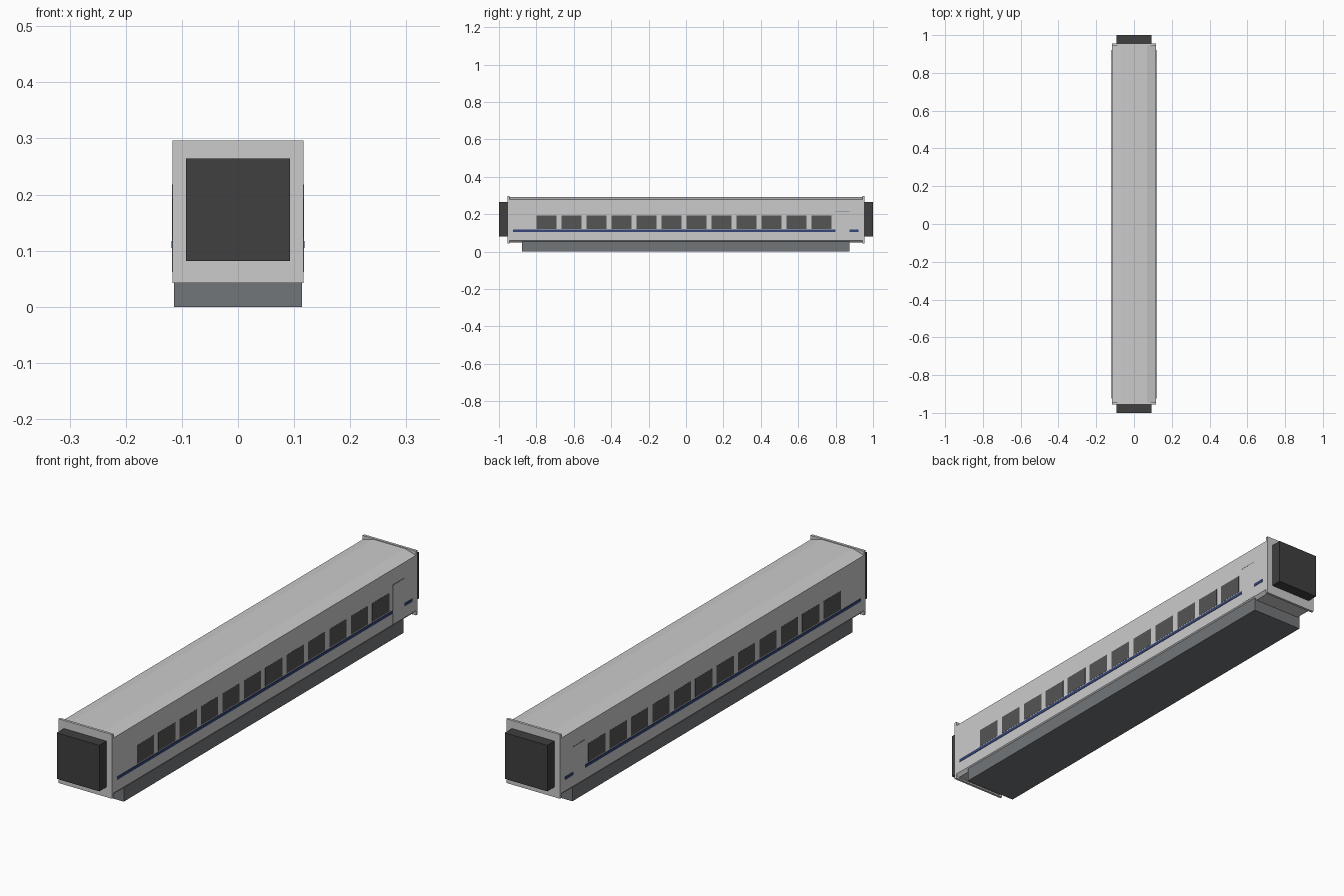
import bpy
import bmesh

if "Cube" in bpy.data.objects:
    bpy.data.objects.remove(bpy.data.objects["Cube"])


def material(name, rgb):
    m = bpy.data.materials.new(name)
    m.diffuse_color = (*rgb, 1)
    m.use_nodes = True
    m.node_tree.nodes["Principled BSDF"].inputs["Base Color"].default_value = m.diffuse_color
    return m


SILVER = material("silver_paint", (0.66, 0.67, 0.68))
RUBBER = material("dark_rubber", (0.05, 0.05, 0.05))
GLASS = material("dark_glass", (0.09, 0.09, 0.09))
CHASSIS = material("chassis_grey", (0.17, 0.18, 0.19))
BLUE = material("blue_stripe", (0.035, 0.06, 0.19))


def finish(name, bm, mat):
    bmesh.ops.recalc_face_normals(bm, faces=bm.faces)
    mesh = bpy.data.meshes.new(name)
    bm.to_mesh(mesh)
    bm.free()
    mesh.materials.append(mat)
    ob = bpy.data.objects.new(name, mesh)
    bpy.context.collection.objects.link(ob)
    return ob


def box(name, x, y, z, mat):
    """Box from (min, max) pairs."""
    bm = bmesh.new()
    bmesh.ops.create_cube(bm, size=1)
    for v in bm.verts:
        v.co = [a + (c + 0.5) * (b - a) for c, (a, b) in zip(v.co, (x, y, z))]
    return finish(name, bm, mat)


def extrude_y(name, half, y0, y1, mat):
    """Mirror a half profile (x, z) and extrude it along y."""
    pts = half + [(-x, z) for x, z in reversed(half)]
    bm = bmesh.new()
    face = bm.faces.new([bm.verts.new((x, y0, z)) for x, z in pts])
    new = bmesh.ops.extrude_face_region(bm, geom=[face])["geom"]
    verts = [g for g in new if isinstance(g, bmesh.types.BMVert)]
    bmesh.ops.translate(bm, verts=verts, vec=(0, y1 - y0, 0))
    return finish(name, bm, mat)


W = 0.117

# Car body with sloped roof edges and tucked-in sills
extrude_y("car_body", [(0.105, 0.048), (W, 0.06), (W, 0.279), (0.07, 0.293)],
          -0.95, 0.95, SILVER)

# Underfloor equipment skirt
box("underframe", (-0.114, 0.114), (-0.877, 0.873), (0, 0.055), CHASSIS)

# End plates and gangway bellows
for end, s in (("front", -1), ("rear", 1)):
    box(end + "_end_plate", (-W, W), sorted((s * 0.945, s * 0.955)),
        (0.042, 0.296), SILVER)
    box(end + "_gangway", (-0.093, 0.093), sorted((s * 0.95, s * 1.0)),
        (0.082, 0.264), RUBBER)

# Side details, the same on both sides
for side, s in (("left", -1), ("right", 1)):
    def strip(name, y, z, out, mat):
        box(f"{side}_{name}", sorted((s * (W - 0.003), s * (W + out))), y, z, mat)

    for i in range(12):
        y = -0.8 + i * 0.1338
        strip(f"window_{i + 1}", (y, y + 0.107), (0.121, 0.194), 0.0006, GLASS)
    strip("long_stripe", (-0.925, 0.8), (0.105, 0.117), 0.0015, BLUE)
    strip("short_stripe", (0.873, 0.922), (0.105, 0.117), 0.0015, BLUE)
    strip("door", (0.8, 0.873), (0.062, 0.215), 0.0005, SILVER)
    strip("door_top_trim", (0.8, 0.873), (0.215, 0.218), 0.0008, CHASSIS)
